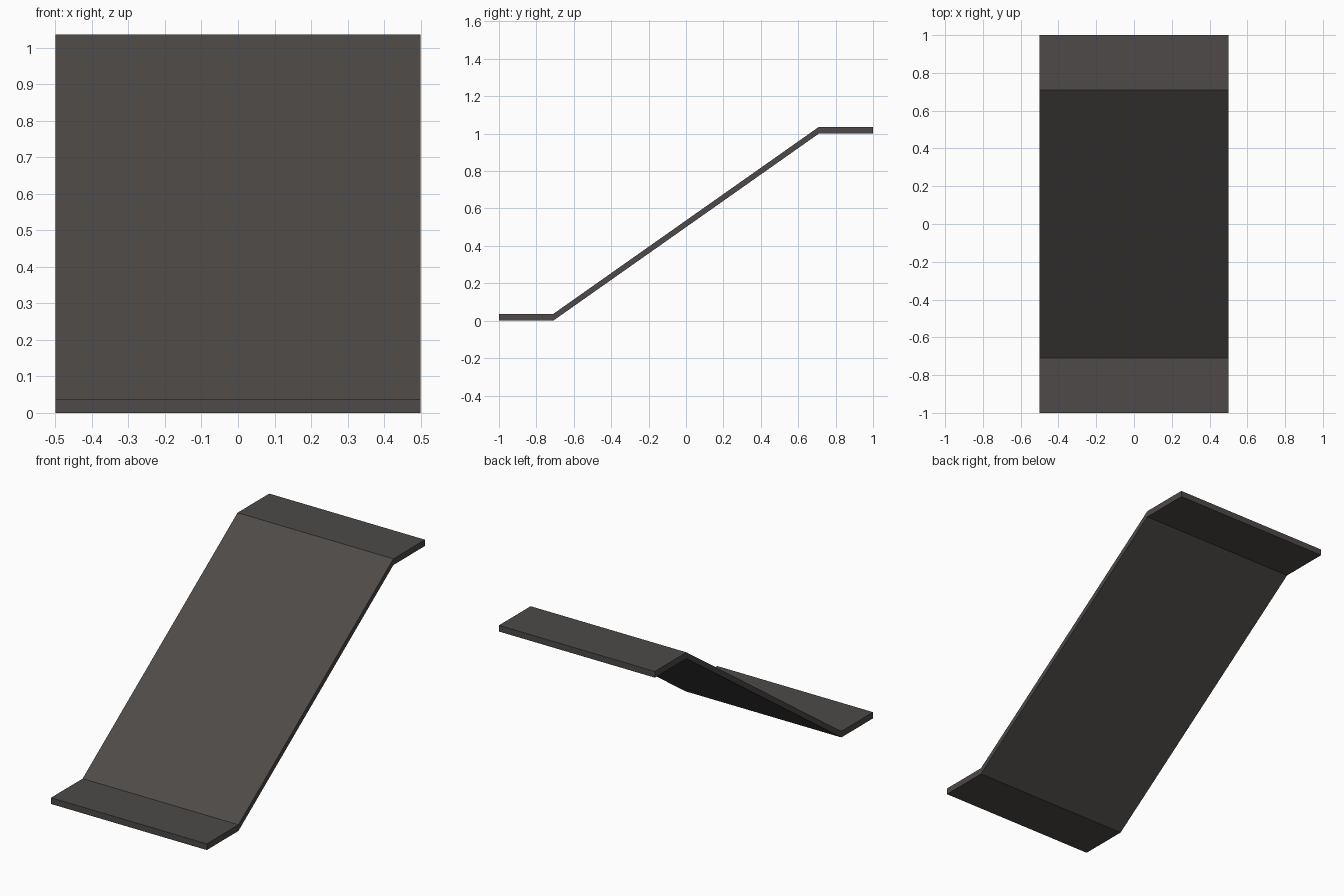
import bpy

if "Cube" in bpy.data.objects:
    bpy.data.objects.remove(bpy.data.objects["Cube"])

mat = bpy.data.materials.new("dark warm grey")
mat.diffuse_color = (0.075, 0.068, 0.065, 1)
mat.use_nodes = True
mat.node_tree.nodes["Principled BSDF"].inputs["Base Color"].default_value = mat.diffuse_color

# Ramp side profile (y, z): lower landing, slope, upper landing
T = 0.036
bottom = [(-1, 0), (-0.71, 0), (0.71, 1), (1, 1)]
profile = bottom + [(y, z + T) for y, z in reversed(bottom)]
n = len(profile)

verts = [(x, y, z) for x in (-0.5, 0.5) for y, z in profile]
# Strips around the profile
faces = [(i, i + n, (i + 1) % n + n, (i + 1) % n) for i in range(n)]
# Side walls, one quad per section
for i in range(3):
    a, b, c, d = i, i + 1, n - 2 - i, n - 1 - i
    faces += [(a, b, c, d), (d + n, c + n, b + n, a + n)]

mesh = bpy.data.meshes.new("ramp")
mesh.from_pydata(verts, [], faces)
mesh.materials.append(mat)
mesh.update()
ramp = bpy.data.objects.new("ramp", mesh)
bpy.context.collection.objects.link(ramp)
